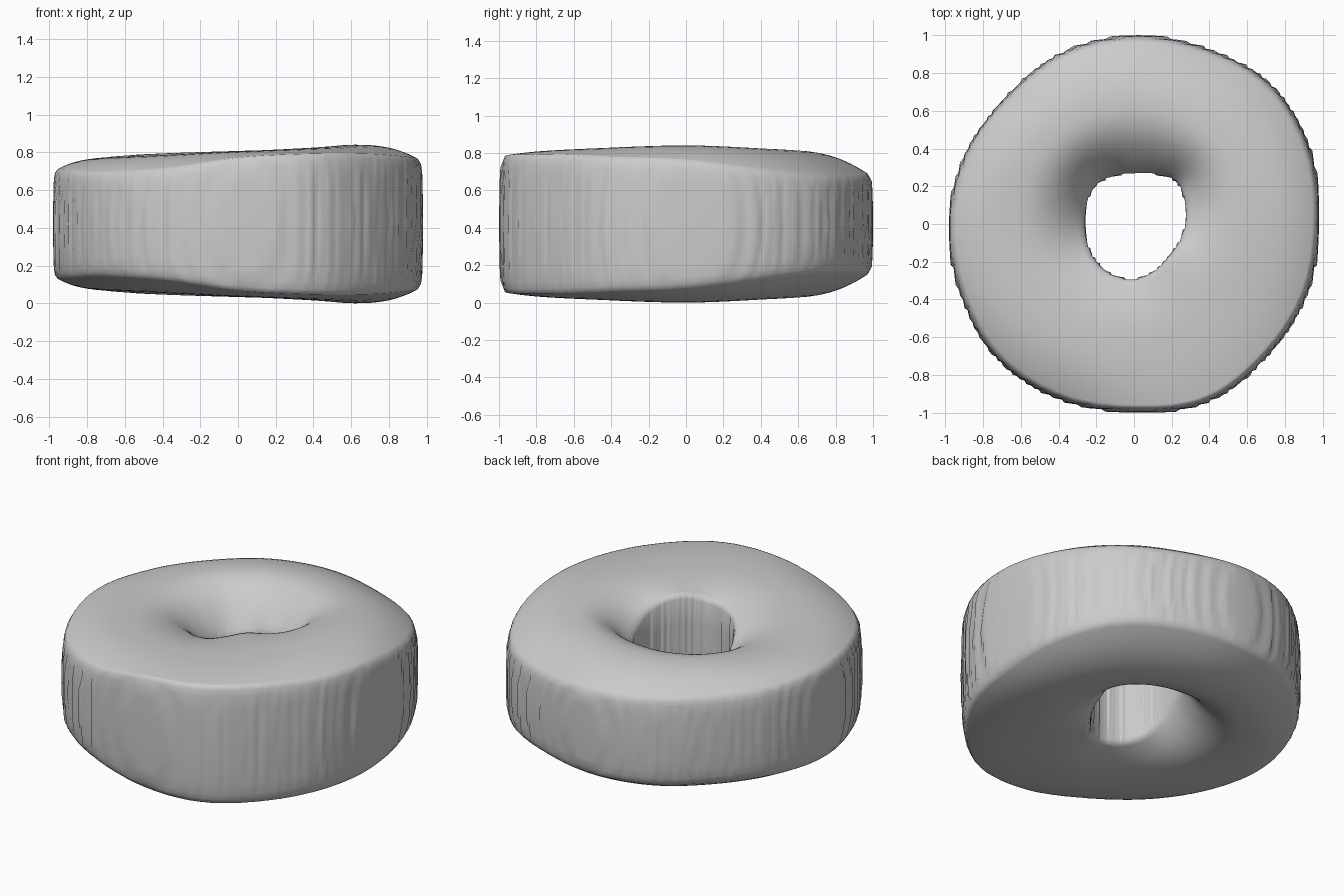
import bpy, bmesh, math

cube = bpy.data.objects.get("Cube")
if cube:
    bpy.data.objects.remove(cube, do_unlink=True)

MID = 0.42      # height of the mirror plane
SEGMENTS = 288
CREST = 0.62    # radius of the highest ring
STEP = 0.025    # size of the stair steps on the walls

# Evenly spaced values around the ring, starting at +x and turning to +y
OUTER = [.985, 1.015, 1.037, 1.008, 1.0, .987, .958, .97,
         .985, .995, 1.02, 1.012, .998, 1.024, .997, .992]
HOLE = [.27, .29, .315, .285, .265, .275, .285, .27,
        .26, .265, .28, .29, .29, .27, .25, .255]
CREST_H = [.42, .402, .387, .372, .352, .362, .385, .405]
EDGE_H = [.335, .29, .255, .25, .265, .27, .27, .275,
          .285, .28, .27, .29, .345, .365, .365, .35]
LIP_H = [.31, .19, .17, .12, .16, .28, .33, .37]
SHOULDER = [2.5, 2, 2, 2.3, 3, 2.5, 2.5, 2.5]   # roundness of the outer shoulder


def around(values, angle):
    """Smooth closed interpolation of evenly spaced values."""
    n = len(values)
    pos = angle / math.tau * n
    i = int(pos)
    t = pos - i
    a, b, c, d = (values[(i + k) % n] for k in (-1, 0, 1, 2))
    return b + t / 2 * (c - a + t * (2 * a - 5 * b + 4 * c - d + t * (3 * (b - c) + d - a)))


def stepped(radius, angle, amount):
    """Pull a wall point part of the way to a square grid."""
    x, y = radius * math.cos(angle), radius * math.sin(angle)
    return tuple(v + amount * (round(v / STEP) * STEP - v) for v in (x, y))


def half_profile(angle):
    """Points (radius, height, stepping) from the outer wall over the crest to the hole."""
    R, r = around(OUTER, angle), around(HOLE, angle)
    top, edge, lip = (around(v, angle) for v in (CREST_H, EDGE_H, LIP_H))
    bulge = around(SHOULDER, angle)
    pts = [(R, 0, .5), (R - .002, edge * .35, .5), (R - .005, edge * .65, .45),
           (R - .01, edge * .85, .35), (R - .018, edge * .95, .2), (R - .03, edge * 1.02, .1)]
    start, low = R - .03, edge * 1.02
    for i in range(1, 11):                      # outer shoulder
        s = (i / 10) ** 1.5
        pts.append((start + (CREST - start) * s, low + (top - low) * (1 - (1 - s) ** bulge), 0))
    for i in range(1, 15):                      # dish down to the hole
        s = i / 14
        pts.append((CREST + (r + .012 - CREST) * s, top - (top - lip) * s ** 2.2, 0))
    pts += [(r + .002, lip - .025, .2), (r, lip * .5, .4), (r, 0, .4)]
    return pts


# Ring body: the half profile and its mirror, swept around z
bm = bmesh.new()
rings = []
for k in range(SEGMENTS):
    angle = math.tau * k / SEGMENTS
    half = half_profile(angle)
    loop = half + [(r, -h, q) for r, h, q in half[-2:0:-1]]
    rings.append([bm.verts.new((*stepped(r, angle, q), MID + h)) for r, h, q in loop])
for k, ring in enumerate(rings):
    after = rings[(k + 1) % SEGMENTS]
    for j in range(len(ring)):
        m = (j + 1) % len(ring)
        bm.faces.new((ring[j], after[j], after[m], ring[m]))
bmesh.ops.recalc_face_normals(bm, faces=bm.faces)
mesh = bpy.data.meshes.new("ring_body")
bm.to_mesh(mesh)
bm.free()
body = bpy.data.objects.new("ring_body", mesh)
bpy.context.collection.objects.link(body)

# Plain grey material
grey = bpy.data.materials.new("plain_grey")
grey.use_nodes = True
colour = (0.6, 0.6, 0.6, 1)
grey.diffuse_color = colour
grey.node_tree.nodes["Principled BSDF"].inputs["Base Color"].default_value = colour
mesh.materials.append(grey)

bpy.context.view_layer.objects.active = body
body.select_set(True)
bpy.ops.object.shade_smooth_by_angle(angle=math.radians(75))
